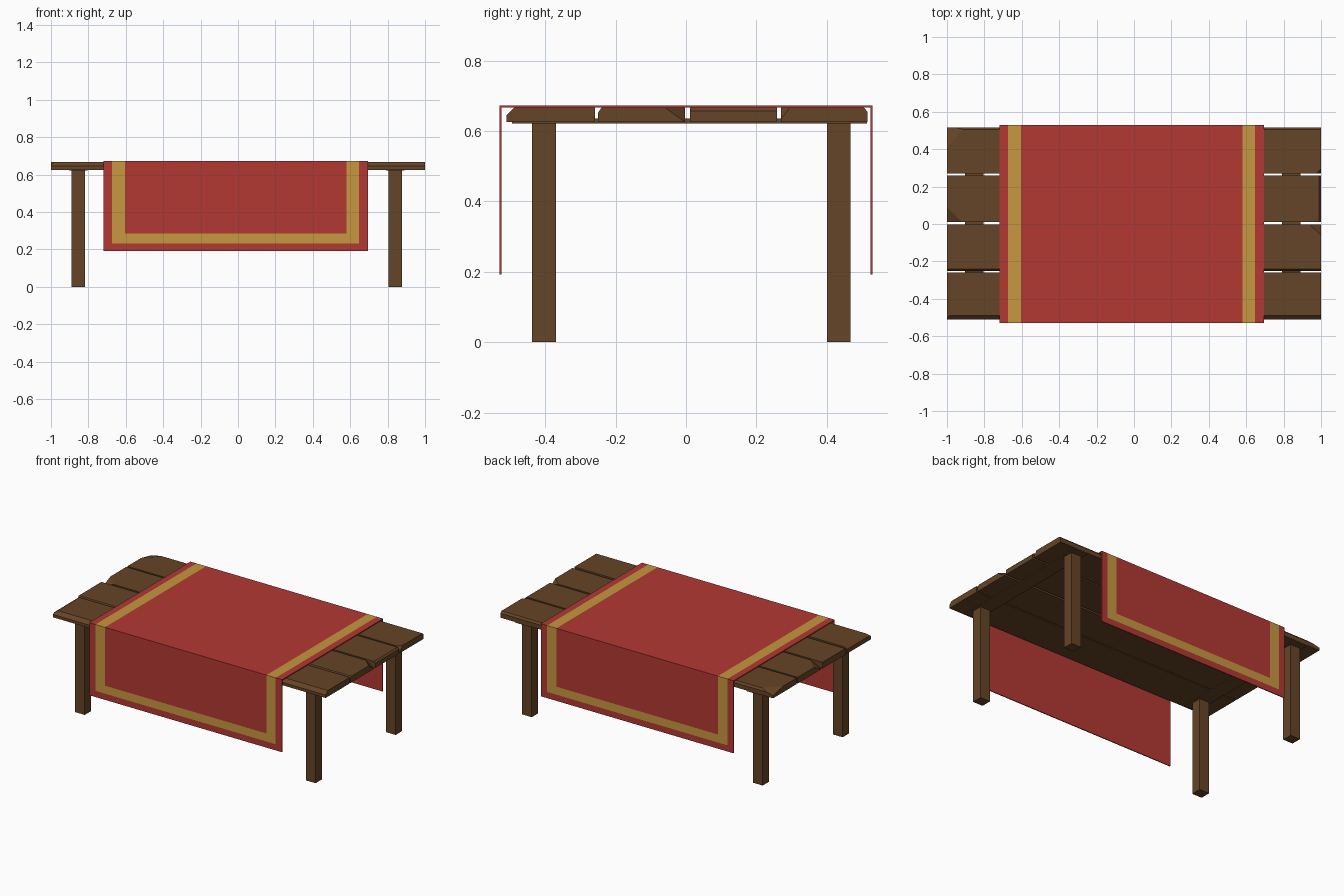
import bpy, bmesh
from mathutils import Vector

if "Cube" in bpy.data.objects:
    bpy.data.objects.remove(bpy.data.objects["Cube"])


def material(name, rgb):
    m = bpy.data.materials.new(name)
    m.diffuse_color = (*rgb, 1)
    m.use_nodes = True
    m.node_tree.nodes["Principled BSDF"].inputs["Base Color"].default_value = m.diffuse_color
    return m


wood = material("wood", (0.13, 0.058, 0.02))
red = material("red_cloth", (0.45, 0.04, 0.034))
gold = material("gold_trim", (0.57, 0.31, 0.05))


def finish(name, bm, mats):
    mesh = bpy.data.meshes.new(name)
    bm.to_mesh(mesh)
    bm.free()
    for m in mats:
        mesh.materials.append(m)
    ob = bpy.data.objects.new(name, mesh)
    bpy.context.collection.objects.link(ob)
    return ob


def box(name, lo, hi, cuts=()):
    """Box between two corners; each cut is a plane through three points."""
    lo, hi = Vector(lo), Vector(hi)
    mid, size = (lo + hi) / 2, hi - lo
    bm = bmesh.new()
    bmesh.ops.create_cube(bm, size=1)
    for v in bm.verts:
        v.co = mid + v.co * size
    for a, b, c in cuts:
        a, b, c = Vector(a), Vector(b), Vector(c)
        n = (b - a).cross(c - a).normalized()
        if n.dot(mid - a) > 0:
            n = -n
        geom = bm.verts[:] + bm.edges[:] + bm.faces[:]
        bmesh.ops.bisect_plane(bm, geom=geom, dist=1e-5, plane_co=a,
                               plane_no=n, clear_outer=True)
        bmesh.ops.holes_fill(bm, edges=[e for e in bm.edges if e.is_boundary])
    bmesh.ops.recalc_face_normals(bm, faces=bm.faces[:])
    return finish(name, bm, [wood])


B, T = 0.626, 0.667  # plank underside and top


def side_cut(y_top, y_low, z_low):
    return ((-1, y_top, T), (1, y_top, T), (1, y_low, z_low))


def end_cut(x_top, x_low, z_low):
    return ((x_top, -1, T), (x_top, 1, T), (x_low, 1, z_low))


# Table planks with worn edges and chopped corners
planks = [
    (-0.51, -0.258, [side_cut(-0.488, -0.51, 0.645), end_cut(-0.98, -1, 0.655)]),
    (-0.25, -0.003, [side_cut(-0.24, -0.25, 0.652),
                     ((0.94, -0.003, T), (1, -0.06, T), (1, -0.003, B))]),
    (0.011, 0.258, [end_cut(0.99, 1, 0.657),
                    ((-0.92, 0.011, T), (-1, 0.09, T), (-1, 0.011, 0.63))]),
    (0.27, 0.516, [side_cut(0.505, 0.516, 0.655),
                   ((-0.9, 0.516, T), (-1, 0.41, T), (-1, 0.516, 0.645)),
                   ((0.975, 0.27, T), (1, 0.295, T), (1, 0.27, 0.635))]),
]
for i, (y0, y1, cuts) in enumerate(planks):
    box(f"plank_{i + 1}", (-1, y0, B), (1, y1, T), cuts)

# Battens under the planks and the legs
for side, x in (("left", -0.854), ("right", 0.84)):
    box(f"{side}_batten", (x - 0.05, -0.495, 0.621), (x + 0.05, 0.514, 0.636))
    for end, y in (("front", -0.404), ("back", 0.434)):
        box(f"{end}_{side}_leg", (x - 0.036, y - 0.034, 0), (x + 0.036, y + 0.034, 0.624))

# Cloth: a strip over the table, gold trim outside, plain red inside
xs = [-0.72, -0.675, -0.605, 0.58, 0.648, 0.694]
profile = [(-0.53, 0.192), (-0.53, 0.233), (-0.53, 0.286), (-0.53, 0.673),
           (0.53, 0.673), (0.53, 0.286), (0.53, 0.233), (0.53, 0.192)]
bm = bmesh.new()
rows = [[bm.verts.new((x, y, z)) for x in xs] for y, z in profile]
for r in range(len(rows) - 1):
    for c in range(len(xs) - 1):
        f = bm.faces.new((rows[r][c], rows[r][c + 1], rows[r + 1][c + 1], rows[r + 1][c]))
        trim = (c in (1, 3) and r not in (0, 6)) or (r in (1, 5) and c == 2)
        f.material_index = 0 if trim else 1
cloth = finish("table_cloth", bm, [gold, red])
solid = cloth.modifiers.new("thickness", 'SOLIDIFY')
solid.thickness = 0.006
solid.offset = -1
solid.use_even_offset = True
solid.material_offset = 1
